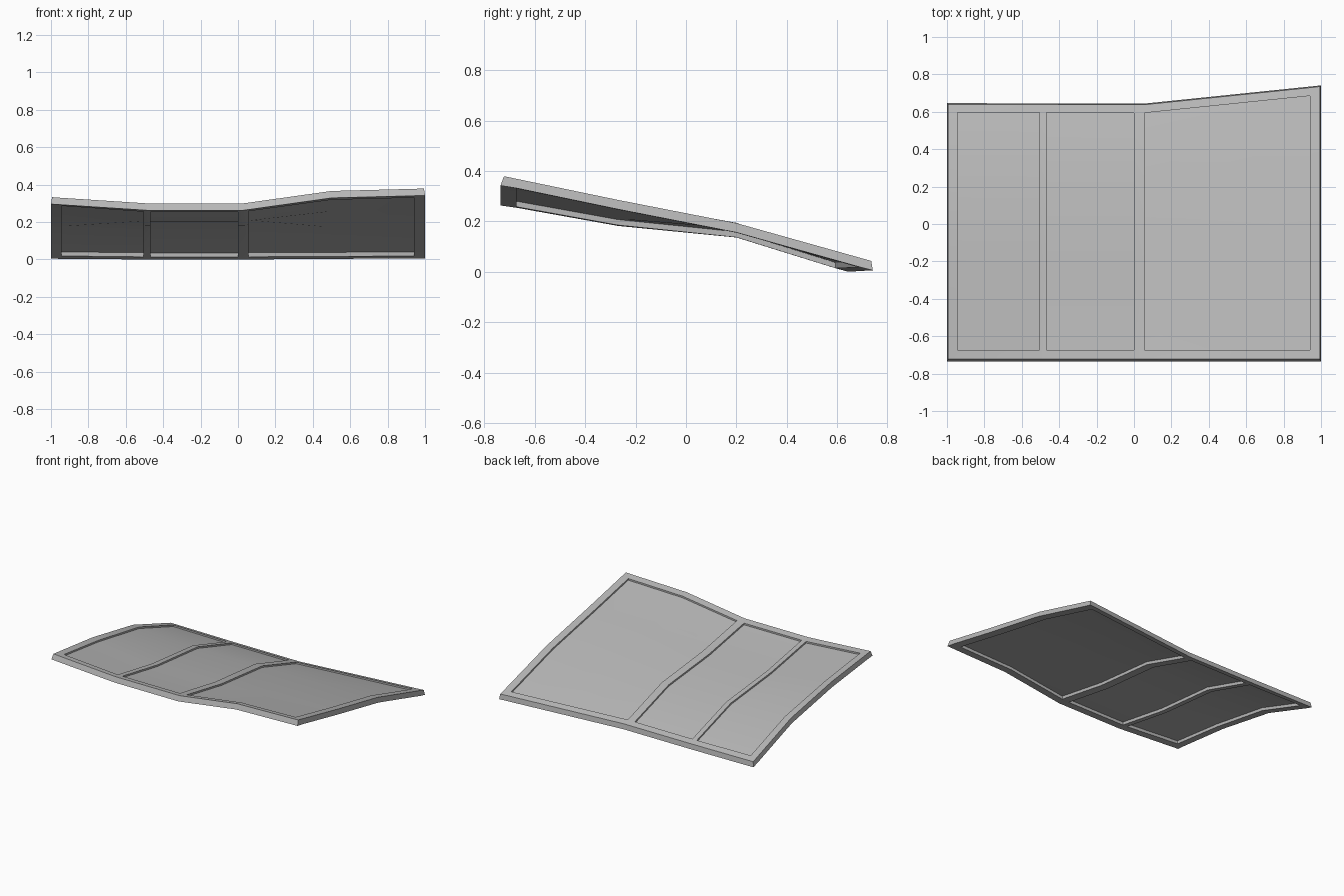
import bpy, bmesh

if "Cube" in bpy.data.objects:
    bpy.data.objects.remove(bpy.data.objects["Cube"])

# Height control grid: columns across x, rows from front to back
COLS = [-1, -0.49, 0.03, 0.5, 1]
HEIGHTS = [[0.333, 0.300, 0.300, 0.366, 0.379],
           [0.281, 0.219, 0.219, 0.273, 0.285],
           [0.194, 0.173, 0.173, 0.184, 0.193],
           [0.041, 0.037, 0.037, 0.040, 0.043]]
DROP = 0.037

# Grid lines including the frame and divider edges
XS = [-1, -0.943, -0.505, -0.49, -0.468, 0.0, 0.03, 0.057, 0.5, 0.94, 1]
PANES = {"left_pane": [1], "middle_pane": [4], "right_pane": [7, 8]}
PANE_ROWS = [1, 2, 3]

grey = bpy.data.materials.new("dark_grey")
grey.diffuse_color = (0.48, 0.48, 0.48, 1)
grey.use_nodes = True
grey.node_tree.nodes["Principled BSDF"].inputs["Base Color"].default_value = grey.diffuse_color


def lerp_table(x, xs, ys):
    for i in range(len(xs) - 1):
        if x <= xs[i + 1] + 1e-6:
            t = (x - xs[i]) / (xs[i + 1] - xs[i])
            return ys[i] + t * (ys[i + 1] - ys[i])
    return ys[-1]


def point(i, j, depth):
    """Grid point on the bent sheet, lowered by depth (edges flare slightly)."""
    x = XS[i]
    back = lerp_table(x, [-1, 0.057, 1], [0.640, 0.638, 0.735])
    y = [-0.722, -0.673, -0.27, 0.2, back - 0.044, back][j]
    z = lerp_table(y, [-0.722, -0.27, 0.2, back],
                   [lerp_table(x, COLS, row) for row in HEIGHTS])
    k = depth / DROP
    if j == 0:
        y -= 0.014 * k
    elif j == 5:
        y += 0.006 * k
    if i in (0, len(XS) - 1):
        x -= 0.006 * (1 - k) * (1 if x > 0 else -1)
    return (x, y, z - depth)


def build_slab(name, cells, top, bottom):
    """Closed slab made of the given grid cells between two depths."""
    bm = bmesh.new()

    def quad(pts):
        bm.faces.new([bm.verts.new(p) for p in pts])

    for i, j in cells:
        c = [(i, j), (i + 1, j), (i + 1, j + 1), (i, j + 1)]
        quad([point(*p, top) for p in c])
        quad([point(*p, bottom) for p in reversed(c)])
        for k, n in enumerate([(i, j - 1), (i + 1, j), (i, j + 1), (i - 1, j)]):
            if n not in cells:
                a, b = c[k], c[(k + 1) % 4]
                quad([point(*a, top), point(*a, bottom),
                      point(*b, bottom), point(*b, top)])
    bmesh.ops.remove_doubles(bm, verts=bm.verts, dist=1e-5)
    bmesh.ops.recalc_face_normals(bm, faces=bm.faces)
    mesh = bpy.data.meshes.new(name)
    bm.to_mesh(mesh)
    bm.free()
    mesh.materials.append(grey)
    obj = bpy.data.objects.new(name, mesh)
    bpy.context.collection.objects.link(obj)
    bpy.ops.object.select_all(action='DESELECT')
    obj.select_set(True)
    bpy.context.view_layer.objects.active = obj
    bpy.ops.object.shade_smooth_by_angle()


# Recessed panes
pane_cells = set()
for name, columns in PANES.items():
    cells = {(i, j) for i in columns for j in PANE_ROWS}
    pane_cells |= cells
    build_slab(name, cells, 0.012, 0.015)

# Border frame with two dividers
build_slab("frame", {(i, j) for i in range(len(XS) - 1) for j in range(5)} - pane_cells,
           0.0, DROP)
